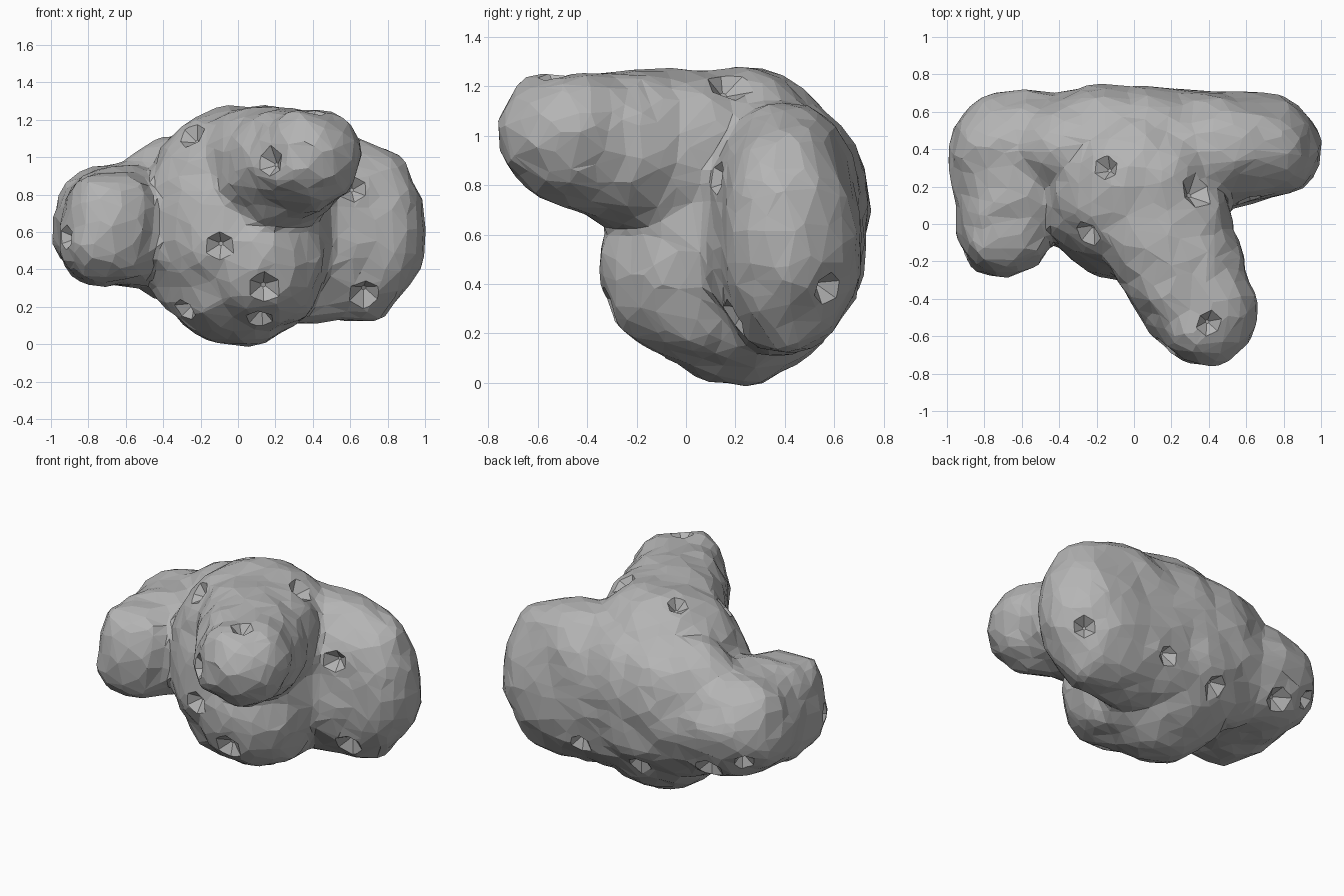
import bpy, bmesh
from mathutils import Vector, Matrix, noise

cube = bpy.data.objects.get("Cube")
if cube:
    bpy.data.objects.remove(cube)

# Single stone colour
stone = bpy.data.materials.new("stone_grey")
stone.use_nodes = True
colour = (0.46, 0.46, 0.46, 1)
stone.diffuse_color = colour
bsdf = stone.node_tree.nodes["Principled BSDF"]
bsdf.inputs["Base Color"].default_value = colour
bsdf.inputs["Roughness"].default_value = 0.9


def add_object(name, bm):
    mesh = bpy.data.meshes.new(name)
    bm.to_mesh(mesh)
    bm.free()
    mesh.materials.append(stone)
    obj = bpy.data.objects.new(name, mesh)
    bpy.context.scene.collection.objects.link(obj)
    return obj


def add_lobe(bm, centre, radii, power=2.0):
    """Ellipsoid, boxier with a higher power, with a lumpy surface."""
    ball = bmesh.ops.create_icosphere(bm, subdivisions=4, radius=1)
    for v in ball["verts"]:
        n = v.co.copy()
        size = sum(abs(c) ** power for c in n) ** (1 / power)
        p = Vector(c * r for c, r in zip(n / size, radii)) + Vector(centre)
        v.co = p + n * (0.03 * noise.noise(p * 5) + 0.015 * noise.noise(p * 11))


def add_limb(bm, start, end, radii_start, radii_end, power, steps=8):
    """Tapering limb swept from one ellipsoid to another."""
    for k in range(steps):
        t = k / (steps - 1)
        add_lobe(bm, Vector(start).lerp(Vector(end), t),
                 Vector(radii_start).lerp(Vector(radii_end), t), power)


def bake(obj):
    """Replace the mesh with its modified result."""
    bpy.context.view_layer.update()
    graph = bpy.context.evaluated_depsgraph_get()
    mesh = bpy.data.meshes.new_from_object(obj.evaluated_get(graph))
    obj.modifiers.clear()
    obj.data = mesh
    bpy.context.view_layer.update()


bm = bmesh.new()
# Core and belly
add_lobe(bm, (0, 0.2, 0.64), (0.52, 0.5, 0.64), 2.1)
add_lobe(bm, (0.12, 0.06, 0.44), (0.36, 0.4, 0.38))
# Back, running from the core towards each side
add_lobe(bm, (-0.1, 0.4, 0.67), (0.66, 0.34, 0.48))
add_limb(bm, (0, 0.36, 0.65), (0.58, 0.41, 0.61),
         (0.45, 0.38, 0.52), (0.42, 0.3, 0.5), 2.1)
# Right-hand rounded limb
add_limb(bm, (-0.57, 0.37, 0.64), (-0.7, -0.02, 0.62),
         (0.42, 0.34, 0.34), (0.25, 0.27, 0.31), 2.2)
# Forward arm
add_limb(bm, (0.06, 0.18, 0.88), (0.37, -0.47, 1.0),
         (0.4, 0.4, 0.4), (0.28, 0.28, 0.26), 2.2)
rock = add_object("asteroid_body", bm)

# Fuse the lobes and break them into irregular facets
remesh = rock.modifiers.new("fuse", "REMESH")
remesh.mode = "VOXEL"
remesh.voxel_size = 0.028
facets = rock.modifiers.new("facets", "DECIMATE")
facets.ratio = 0.065
bake(rock)

# Crater positions on each side: axis, direction, then the other two coordinates
craters = {
    (1, -1): [(-0.92, 0.57), (-0.1, 0.53), (0.14, 0.3), (-0.28, 0.18),
              (0.12, 0.13), (0.68, 0.27), (0.62, 0.83), (0.17, 0.97)],
    (2, 1): [(-0.15, 0.3), (-0.25, -0.05), (0.33, 0.17), (0.4, -0.53)],
    (0, 1): [(0.57, 0.38)],
    (1, 1): [(-0.84, 0.5), (-0.1, 0.3), (-0.6, 0.4), (0.3, 0.35)],
}
bm = bmesh.new()
for (axis, sign), places in craters.items():
    for k, place in enumerate(places):
        start = list(place)
        start.insert(axis, 3 * sign)
        ray = Vector((0, 0, 0))
        ray[axis] = -sign
        hit, point, normal, _ = rock.ray_cast(Vector(start), ray)
        if not hit:
            continue
        size = 0.07 + 0.012 * (k % 3)
        turn = normal.to_track_quat("Z", "Y").to_matrix().to_4x4()
        # Six-sided pit, narrowing inwards
        bmesh.ops.create_cone(bm, cap_ends=True, segments=6,
                              radius1=size * 0.15, radius2=size * 1.9, depth=0.12,
                              matrix=Matrix.Translation(point) @ turn)
cutter = add_object("crater_cutter", bm)
cut = rock.modifiers.new("craters", "BOOLEAN")
cut.operation = "DIFFERENCE"
cut.solver = "EXACT"
cut.use_self = True
cut.object = cutter
bake(rock)
bpy.data.objects.remove(cutter)

# One flat-shaded material
rock.data.materials.clear()
rock.data.materials.append(stone)
for face in rock.data.polygons:
    face.use_smooth = False
    face.material_index = 0
